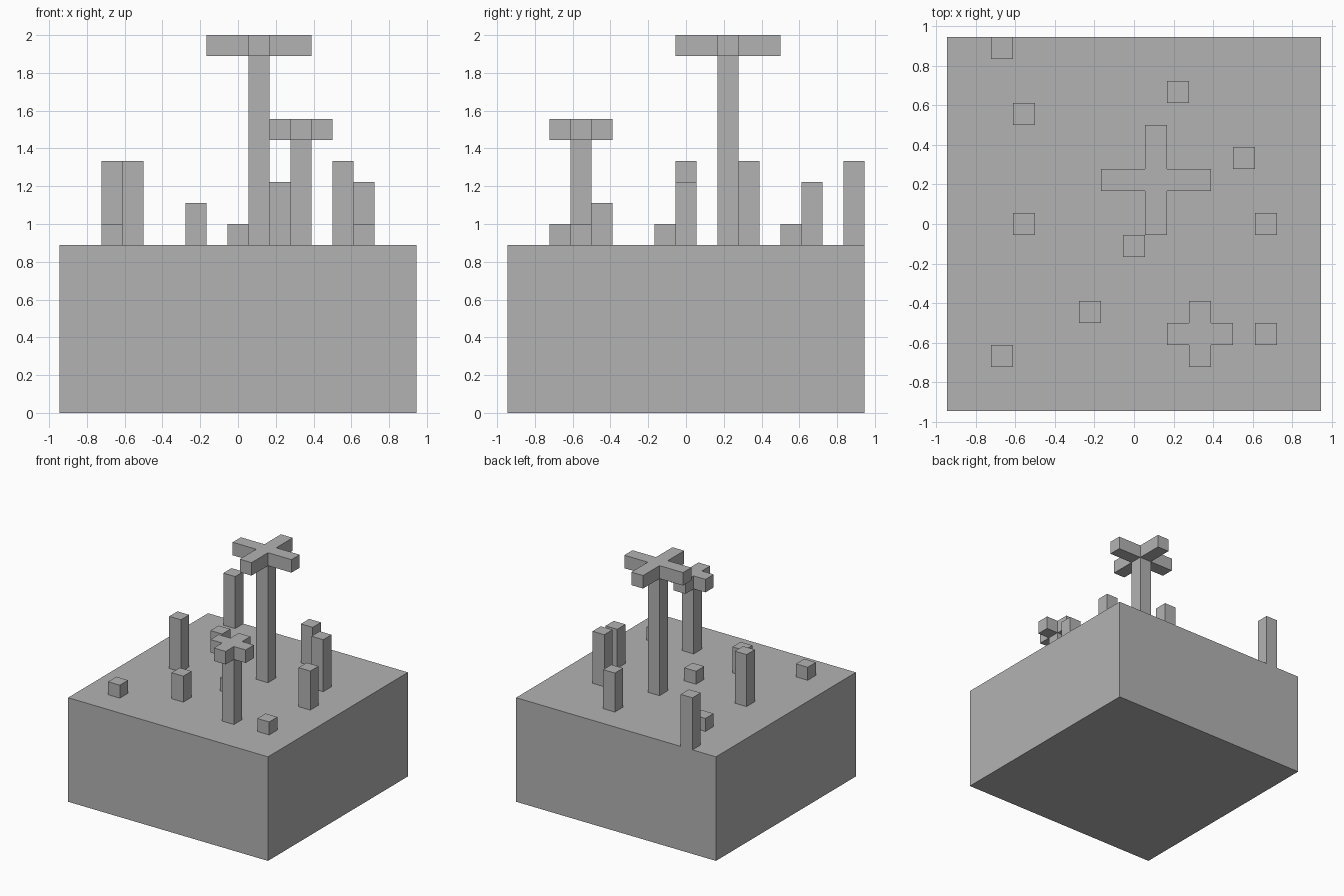
import bpy
import bmesh
from mathutils import Matrix, Vector

cube = bpy.data.objects.get("Cube")
if cube:
    bpy.data.objects.remove(cube, do_unlink=True)

U = 1 / 9          # side of one grid cell
GROUND = 8         # ground height in cells

grey = bpy.data.materials.new("plain grey")
grey.use_nodes = True
grey.diffuse_color = (0.45, 0.45, 0.45, 1)
grey.node_tree.nodes["Principled BSDF"].inputs["Base Color"].default_value = grey.diffuse_color


def prism(name, outline, x, y, z, height):
    """Extrude a flat outline upward; all sizes are in cells."""
    bm = bmesh.new()
    face = bm.faces.new([bm.verts.new((px, py, 0)) for px, py in outline])
    top = bmesh.ops.extrude_face_region(bm, geom=[face])["geom"]
    bmesh.ops.translate(bm, vec=(0, 0, height),
                        verts=[v for v in top if isinstance(v, bmesh.types.BMVert)])
    bmesh.ops.recalc_face_normals(bm, faces=bm.faces)
    bm.transform(Matrix.Scale(U, 4))
    mesh = bpy.data.meshes.new(name)
    bm.to_mesh(mesh)
    bm.free()
    mesh.materials.append(grey)
    obj = bpy.data.objects.new(name, mesh)
    obj.location = Vector((x, y, z)) * U
    bpy.context.collection.objects.link(obj)


def square(size):
    h = size / 2
    return [(-h, -h), (h, -h), (h, h), (-h, h)]


def cross(arm):
    """Plus-shaped outline, one cell wide, each arm reaching out by arm cells."""
    points, r = [], arm + 0.5
    corner = [(r, -0.5), (r, 0.5), (0.5, 0.5)]
    for _ in range(4):
        points += corner
        corner = [(-py, px) for px, py in corner]
    return points


# Ground block
prism("ground_block", square(17), 0, 0, 0, GROUND)

# Short posts: x, y, height
posts = [(-6, 8, 4), (-5, 5, 1), (-5, 0, 4), (-6, -6, 1), (-2, -4, 2),
         (0, -1, 1), (2, 6, 3), (5, 3, 4), (6, 0, 3), (6, -5, 1)]
for i, (x, y, height) in enumerate(posts, 1):
    prism(f"post_{i}", square(1), x, y, GROUND, height)

# Trees with cross-shaped crowns: name, x, y, trunk height, arm length
for name, x, y, height, arm in [("tall_tree", 1, 2, 9, 2), ("small_tree", 3, -5, 5, 1)]:
    prism(name + "_trunk", square(1), x, y, GROUND, height)
    prism(name + "_crown", cross(arm), x, y, GROUND + height, 1)
